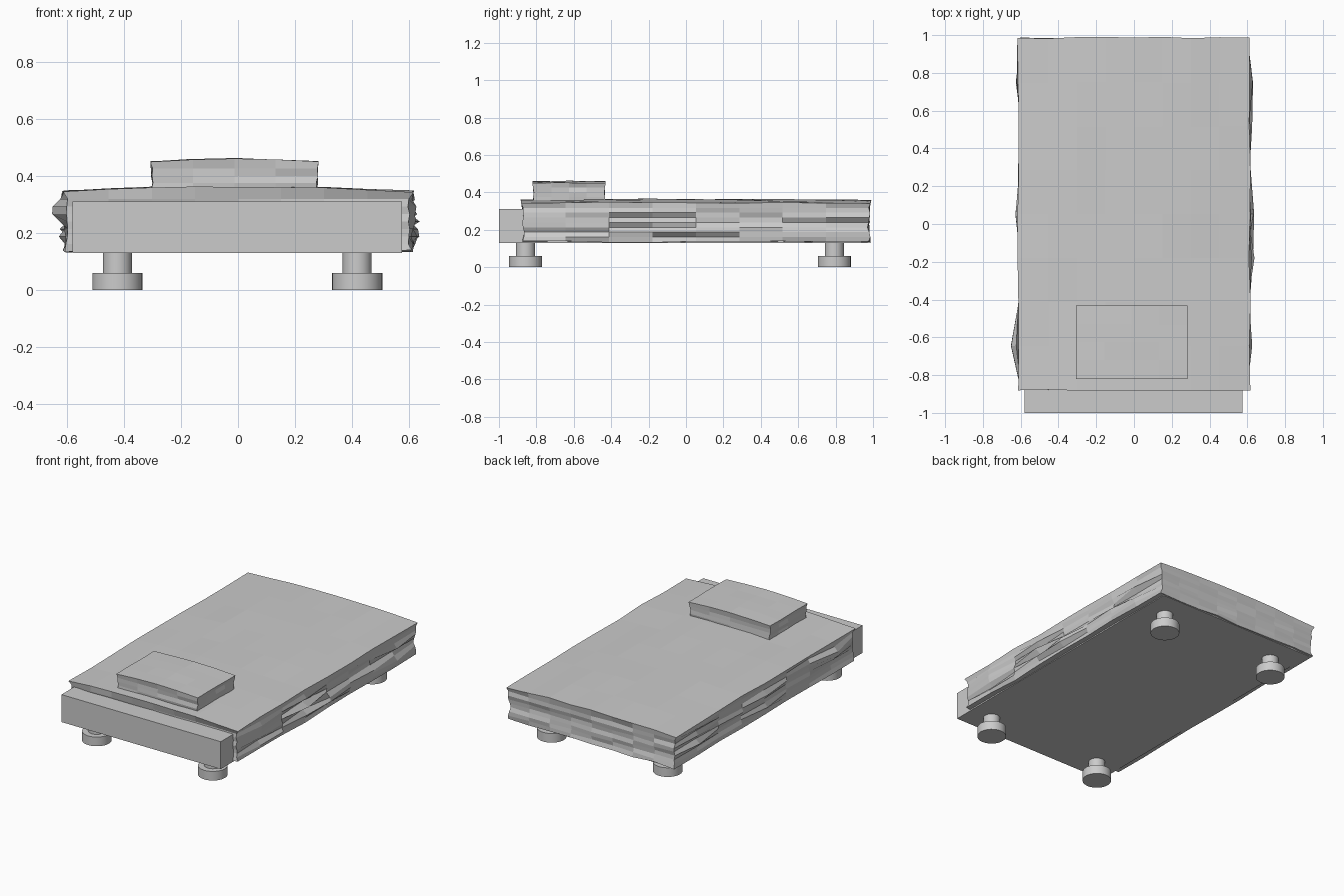
import bpy, bmesh, random
from math import cos, pi

if "Cube" in bpy.data.objects:
    bpy.data.objects.remove(bpy.data.objects["Cube"])

random.seed(7)


def finish(name, bm):
    bmesh.ops.recalc_face_normals(bm, faces=bm.faces)
    mesh = bpy.data.meshes.new(name)
    bm.to_mesh(mesh)
    bm.free()
    obj = bpy.data.objects.new(name, mesh)
    bpy.context.collection.objects.link(obj)
    return obj


def grid_box(lo, hi, cuts):
    """Box between two corners, every edge cut evenly."""
    bm = bmesh.new()
    bmesh.ops.create_cube(bm, size=1)
    if cuts:
        bmesh.ops.subdivide_edges(bm, edges=bm.edges[:], cuts=cuts, use_grid_fill=True)
    for v in bm.verts:
        for i in range(3):
            v.co[i] = lo[i] + (v.co[i] + 0.5) * (hi[i] - lo[i])
    return bm


def at(a, b):
    return abs(a - b) < 1e-4


def jitter(a):
    return random.uniform(-a, a)


# Bed base
finish("bed_base", grid_box((-0.58, -1.0, 0.13), (0.575, 0.97, 0.31), 0))

# Crumpled blanket: crowned top, wrinkled sides
lo, hi = (-0.605, -0.877, 0.135), (0.605, 0.982, 0.344)
left_fold = (0, 0.055, 0.015, 0.008, 0.028, 0.012, 0.01, 0.03, 0)
right_fold = (0, 0.03, 0.02, 0.035, 0.048, 0.02, 0.03, 0.048, 0)
bm = grid_box(lo, hi, 7)
for v in bm.verts:
    x, y, z = v.co
    row = round((y - lo[1]) / (hi[1] - lo[1]) * 8)
    level = (z - lo[2]) / (hi[2] - lo[2])
    mid = 4 * level * (1 - level)
    if at(z, hi[2]):
        crown = cos(x / 0.605 * pi / 2) * 0.5 + 0.5
        v.co.z += 0.016 * cos(x / 0.605 * pi / 2) + 0.005 * crown * cos(y * pi / 2) + jitter(0.003)
    elif at(z, lo[2]):
        v.co.z += jitter(0.005)
    if at(abs(x), 0.605):
        fold = left_fold[row] if x < 0 else right_fold[row]
        push = fold * random.uniform(-0.2, 1.0) * (0.2 + mid)
        push += jitter(0.006) - 0.008 * mid
        push = max(min(push, 0.052), -0.015)
        if at(z, hi[2]):
            push = 0.008 + jitter(0.005)
        v.co.x += push if x > 0 else -push
    if at(y, lo[1]) or at(y, hi[1]):
        push = jitter(0.007) - 0.006 * mid
        if at(z, hi[2]):
            push = 0.004 + jitter(0.005)
        v.co.y += push if y > 0 else -push
finish("blanket", bm)

# Pillow with a gently crowned top and creased sides
lo, hi = (-0.302, -0.815, 0.35), (0.277, -0.436, 0.45)
cx, cy = (lo[0] + hi[0]) / 2, (lo[1] + hi[1]) / 2
bm = grid_box(lo, hi, 3)
for v in bm.verts:
    x, y, z = v.co
    if at(z, hi[2]):
        v.co.z += 0.011 * cos((x - cx) / 0.29 * pi / 2) + jitter(0.002)
    if at(x, lo[0]) or at(x, hi[0]):
        push = 0.006 if at(z, hi[2]) else jitter(0.004)
        v.co.x += push if x > cx else -push
    if at(y, lo[1]) or at(y, hi[1]):
        push = 0.005 if at(z, hi[2]) else jitter(0.004)
        v.co.y += push if y > cy else -push
finish("pillow", bm)


# Legs: wide round foot below a narrower post
def cylinder(name, x, y, z0, z1, radius):
    bpy.ops.mesh.primitive_cylinder_add(vertices=32, radius=radius, depth=z1 - z0,
                                        location=(x, y, (z0 + z1) / 2))
    bpy.context.object.name = name
    bpy.ops.object.shade_smooth_by_angle()


for side, x in (("left", -0.423), ("right", 0.418)):
    for end, y in (("front", -0.858), ("back", 0.793)):
        cylinder(f"{end}_{side}_foot", x, y, 0, 0.06, 0.088)
        cylinder(f"{end}_{side}_post", x, y, 0.055, 0.135, 0.051)
